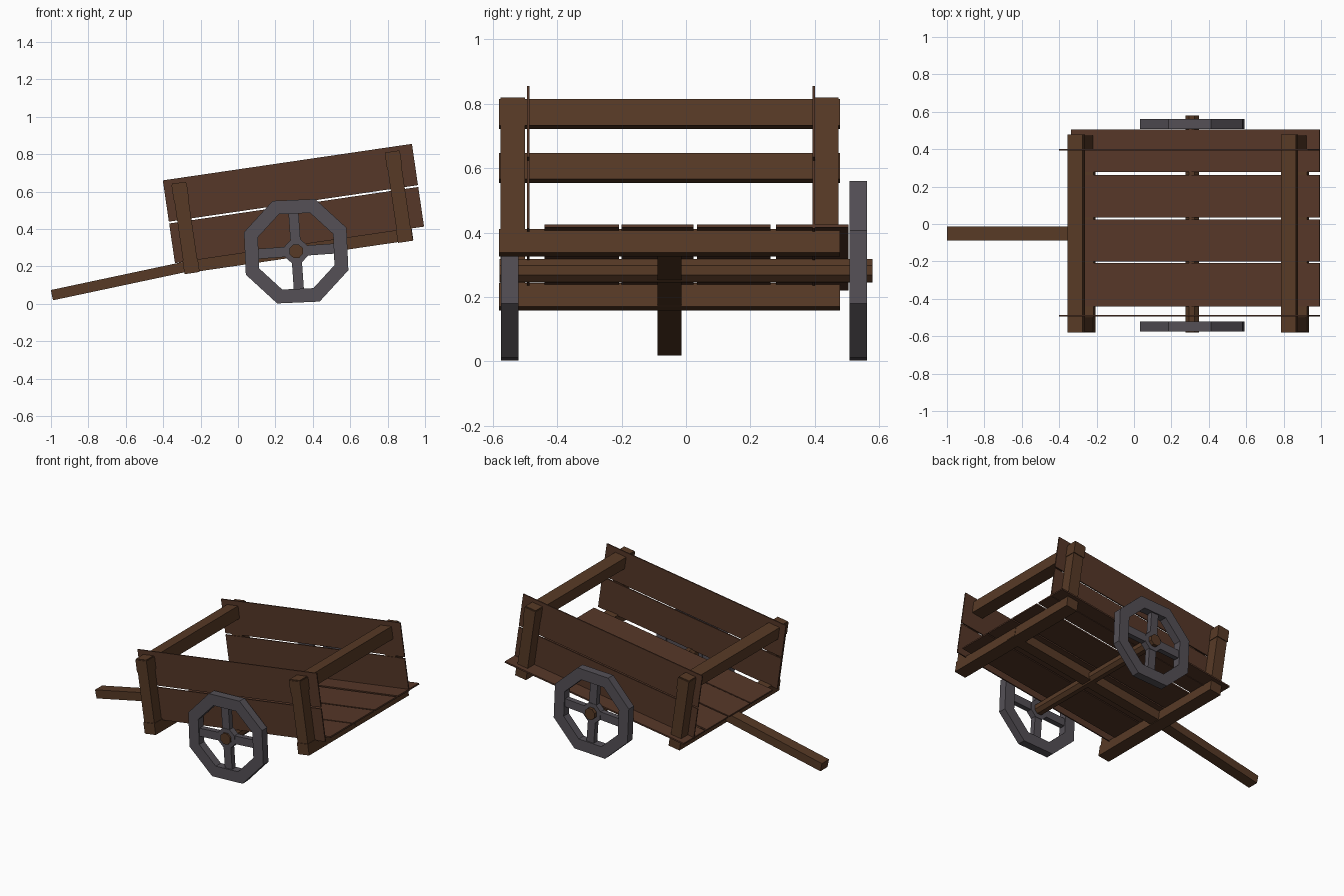
import bpy, bmesh, math
from mathutils import Matrix, Vector

if "Cube" in bpy.data.objects:
    bpy.data.objects.remove(bpy.data.objects["Cube"])


def material(name, rgb):
    m = bpy.data.materials.new(name)
    m.diffuse_color = (*rgb, 1)
    m.use_nodes = True
    m.node_tree.nodes["Principled BSDF"].inputs["Base Color"].default_value = m.diffuse_color
    return m


BOARD = material("board brown", (0.092, 0.038, 0.021))
BEAM = material("beam brown", (0.095, 0.042, 0.019))
IRON = material("wheel grey", (0.089, 0.080, 0.093))
TILT = Matrix.Rotation(-math.radians(8.34), 4, 'Y')   # whole body leans on its shaft


def finish(bm, name, mat, matrix=Matrix()):
    bmesh.ops.recalc_face_normals(bm, faces=bm.faces)
    bm.transform(matrix)
    me = bpy.data.meshes.new(name)
    bm.to_mesh(me)
    bm.free()
    me.materials.append(mat)
    ob = bpy.data.objects.new(name, me)
    bpy.context.collection.objects.link(ob)
    return ob


def add_box(bm, lo, hi, matrix=Matrix()):
    lo, hi = Vector(lo), Vector(hi)
    m = Matrix.Translation((lo + hi) / 2) @ Matrix.Diagonal((*(hi - lo), 1))
    bmesh.ops.create_cube(bm, size=1, matrix=matrix @ m)


def box(name, mat, lo, hi, matrix=TILT):
    bm = bmesh.new()
    add_box(bm, lo, hi)
    return finish(bm, name, mat, matrix)


# Floor planks
for i, (y0, y1) in enumerate([(-0.44, -0.208), (-0.2, 0.024), (0.034, 0.262), (0.279, 0.505)]):
    box(f"floor_plank_{i}", BOARD, (-0.30, y0, 0.267), (1.044, y1, 0.277))

# Thin side boards, two per side
for side, y in (("front", -0.49), ("back", 0.397)):
    for level, w0, w1 in (("lower", 0.264, 0.478), ("upper", 0.488, 0.711)):
        box(f"{side}_{level}_board", BOARD, (-0.302, y - 0.004, w0), (1.044, y + 0.004, w1))

# End frames: corner posts with slightly fatter cross beams
for end, u in (("shaft_end", -0.219), ("open_end", 0.934)):
    for side, y in (("front", -0.5385), ("back", 0.435)):
        box(f"{end}_{side}_post", BEAM, (u - 0.038, y - 0.038, 0.203), (u + 0.038, y + 0.038, 0.686))
    for level, w0, w1 in (("lower", 0.198, 0.272), ("upper", 0.598, 0.680)):
        box(f"{end}_{level}_beam", BEAM, (u - 0.041, -0.581, w0), (u + 0.041, 0.478, w1))

# Central beam under the floor and the pulling shaft
box("central_beam", BEAM, (-0.21, -0.089, 0.202), (0.977, -0.014, 0.264))
shaft = Matrix.Translation((-0.995, 0, 0.046)) @ Matrix.Rotation(-math.radians(12.0), 4, 'Y')
box("pulling_shaft", BEAM, (0, -0.089, -0.028), (0.78, -0.014, 0.028), shaft)


# Wheels and axle are octagonal, turning about the y axis at the hub centre
def ring_points(r, offset):
    return [(r * math.cos(math.radians(offset + 45 * k)), r * math.sin(math.radians(offset + 45 * k)))
            for k in range(8)]


def add_ring(bm, r_in, r_out, half, offset):
    loops = [[bm.verts.new((x, y, z)) for x, z in ring_points(r, offset)]
             for r, y in ((r_in, -half), (r_out, -half), (r_out, half), (r_in, half))]
    for a in range(4):
        p, q = loops[a], loops[(a + 1) % 4]
        for k in range(8):
            n = (k + 1) % 8
            bm.faces.new((p[k], p[n], q[n], q[k]))


HX, HZ = 0.311, 0.281
for side, y in (("front", -0.547), ("back", 0.535)):
    bm = bmesh.new()
    add_ring(bm, 0.218, 0.297, 0.027, 25)
    add_ring(bm, 0.036, 0.068, 0.021, 25)
    for k in range(4):
        turn = Matrix.Rotation(math.radians(-4 + 90 * k), 4, 'Y')
        add_box(bm, (0.055, -0.018, -0.027), (0.207, 0.018, 0.027), turn)
    finish(bm, f"{side}_wheel", IRON, Matrix.Translation((HX, y, HZ)))

bm = bmesh.new()
ends = [[bm.verts.new((x, y, z)) for x, z in ring_points(0.039, 25)] for y in (-0.579, 0.579)]
for loop in ends:
    bm.faces.new(loop)
for k in range(8):
    n = (k + 1) % 8
    bm.faces.new((ends[0][k], ends[0][n], ends[1][n], ends[1][k]))
finish(bm, "axle", BEAM, Matrix.Translation((HX, 0, HZ)))
